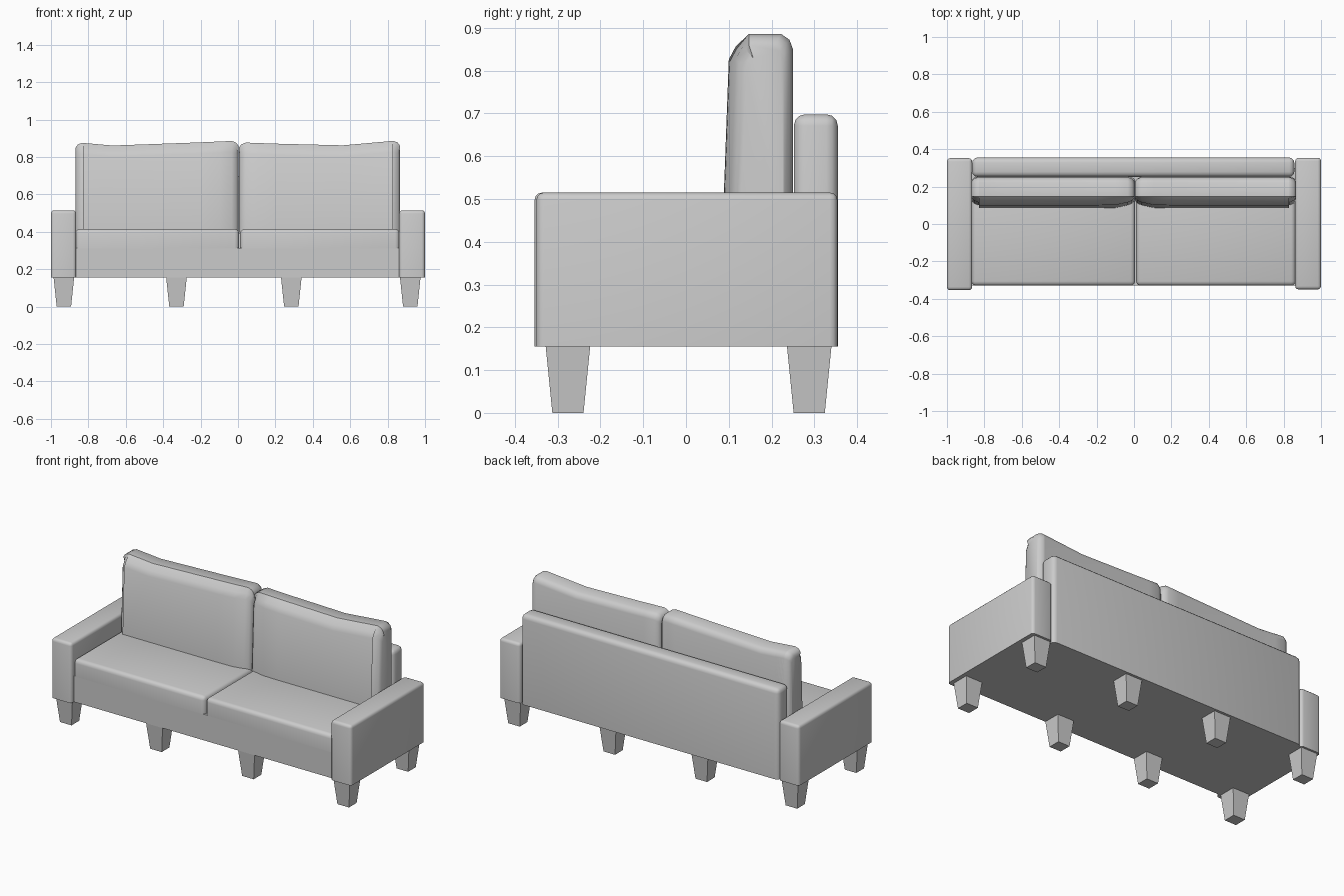
import bpy, bmesh, math

if "Cube" in bpy.data.objects:
    bpy.data.objects.remove(bpy.data.objects["Cube"])


def finish(name, bm, smooth=True):
    bmesh.ops.recalc_face_normals(bm, faces=bm.faces)
    me = bpy.data.meshes.new(name)
    bm.to_mesh(me)
    bm.free()
    ob = bpy.data.objects.new(name, me)
    bpy.context.collection.objects.link(ob)
    if smooth:
        bpy.ops.object.select_all(action='DESELECT')
        ob.select_set(True)
        bpy.context.view_layer.objects.active = ob
        bpy.ops.object.shade_smooth_by_angle(angle=math.radians(40))
    return ob


def box(name, x, y, z, r=0.0, taper=1.0):
    """Box from ranges; rounds every edge except the bottom rim, or tapers the bottom."""
    bm = bmesh.new()
    bmesh.ops.create_cube(bm, size=1)
    for v in bm.verts:
        k = taper if v.co.z < 0 else 1.0
        v.co = [(a + b) / 2 + c * (b - a) * s
                for (a, b), c, s in zip((x, y, z), v.co, (k, k, 1))]
    if r:
        edges = [e for e in bm.edges if max(v.co.z for v in e.verts) > z[0] + 0.001]
        bmesh.ops.bevel(bm, geom=edges, offset=r, segments=3, profile=0.5, affect='EDGES')
    return finish(name, bm, r > 0)


def back_cushion(name, x0, x1, crest):
    """Loft side profiles along x; crest lists (x, top height) stations."""
    def top_at(x):
        for (xa, za), (xb, zb) in zip(crest, crest[1:]):
            if x <= xb:
                return za + (zb - za) * (x - xa) / (xb - xa)
        return crest[-1][1]

    mid = [c[0] for c in crest[1:-1]]
    # station: x, front y, inset of the top and back
    stations = [(x0, 0.125, 0.027), (x0 + 0.012, 0.110, 0.010), (x0 + 0.035, 0.100, 0.0),
                (x0 + 0.10, 0.086, 0.0)]
    stations += [(m, 0.084, 0.0) for m in mid]
    stations += [(x1 - 0.10, 0.086, 0.0), (x1 - 0.035, 0.100, 0.0),
                 (x1 - 0.012, 0.110, 0.010), (x1, 0.125, 0.027)]
    bm = bmesh.new()
    loops = []
    for x, f, d in stations:
        t = top_at(x) - d
        b = 0.25 - d * 0.8
        prof = [(f, 0.39), (f + 0.016, t - 0.060), (f + 0.032, t - 0.030), (0.147, t),
                (0.222 - d * 0.5, t), (b - 0.008, t - 0.014), (b, t - 0.036), (b, 0.39)]
        loops.append([bm.verts.new((x, y, z)) for y, z in prof])
    for la, lb in zip(loops, loops[1:]):
        for i in range(len(la)):
            j = (i + 1) % len(la)
            bm.faces.new((la[i], la[j], lb[j], lb[i]))
    bm.faces.new(loops[0])
    bm.faces.new(loops[-1])
    return finish(name, bm)


# Frame: base, arms and back panel
box("base", (-0.87, 0.87), (-0.328, 0.30), (0.155, 0.312))
box("left_arm", (-1.0, -0.865), (-0.354, 0.352), (0.155, 0.515), 0.018)
box("right_arm", (0.862, 1.0), (-0.350, 0.354), (0.155, 0.515), 0.018)
box("back_panel", (-0.865, 0.857), (0.252, 0.355), (0.155, 0.698), 0.027)

# Seat cushions
box("left_seat", (-0.868, 0.006), (-0.33, 0.25), (0.311, 0.415), 0.024)
box("right_seat", (0.012, 0.864), (-0.33, 0.25), (0.311, 0.415), 0.024)

# Back cushions with dipping tops
back_cushion("left_back_cushion", -0.868, 0.002,
             [(-0.868, 0.878), (-0.83, 0.875), (-0.67, 0.861), (-0.20, 0.878), (0.002, 0.887)])
back_cushion("right_back_cushion", 0.006, 0.866,
             [(0.006, 0.878), (0.20, 0.871), (0.56, 0.862), (0.83, 0.886), (0.866, 0.887)])

# Tapered legs, four along the front and four along the back
for row, cy in (("front", -0.276), ("back", 0.288)):
    for i, cx in enumerate((-0.931, -0.329, 0.285, 0.921)):
        box(f"{row}_leg_{i + 1}", (cx - 0.055, cx + 0.055), (cy - 0.052, cy + 0.052),
            (0.0, 0.156), taper=0.70)
